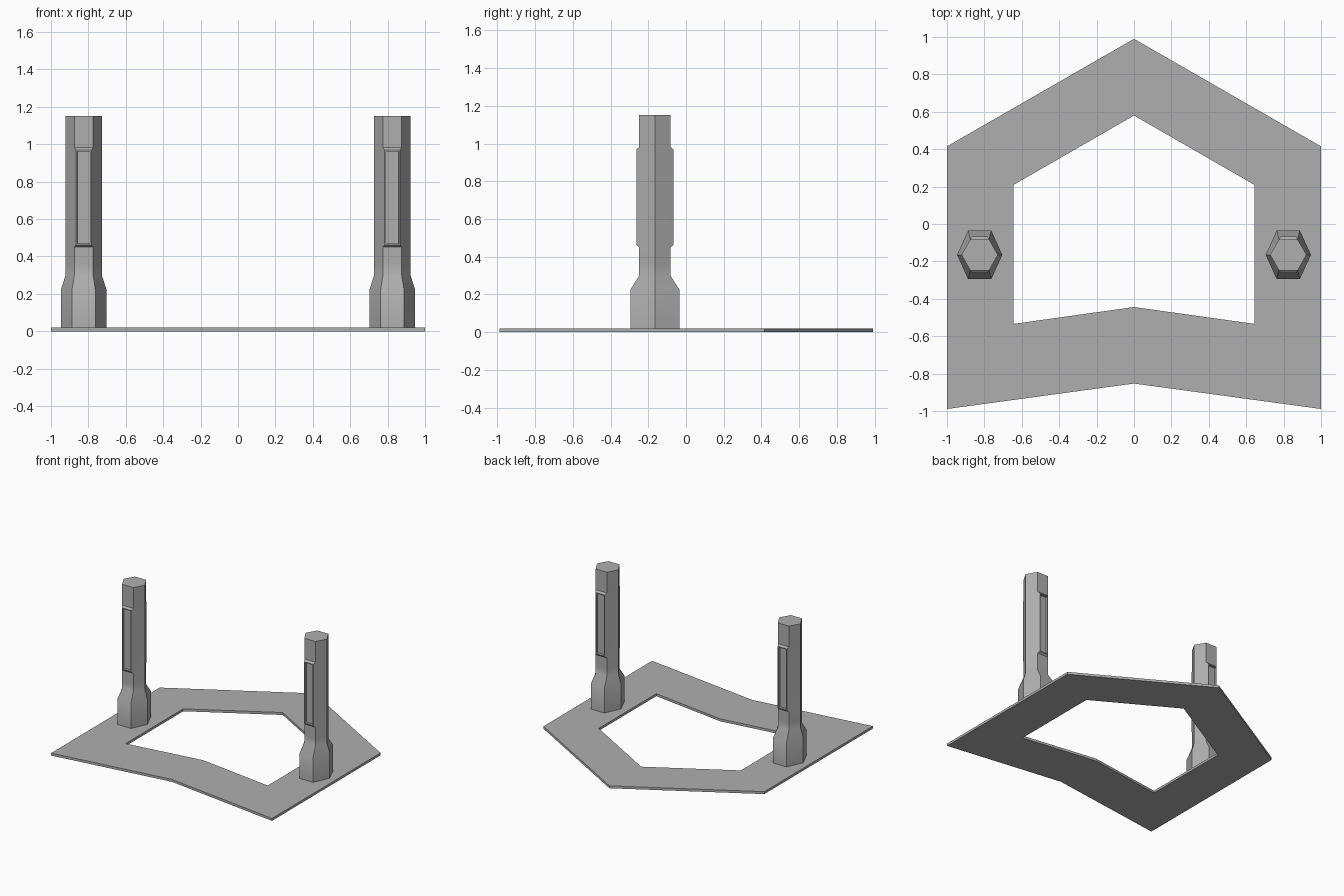
import bpy, bmesh, math

cube = bpy.data.objects.get("Cube")
if cube:
    bpy.data.objects.remove(cube, do_unlink=True)

GREY = (0.43, 0.43, 0.43, 1)
grey = bpy.data.materials.new("mid_grey")
grey.use_nodes = True
grey.diffuse_color = GREY
grey.node_tree.nodes["Principled BSDF"].inputs["Base Color"].default_value = GREY


def finish(bm, name):
    mesh = bpy.data.meshes.new(name)
    bm.to_mesh(mesh)
    bm.free()
    mesh.materials.append(grey)
    obj = bpy.data.objects.new(name, mesh)
    bpy.context.collection.objects.link(obj)
    return obj


def ring(bm, points, z):
    return [bm.verts.new((x, y, z)) for x, y in points]


def bridge(bm, a, b):
    n = len(a)
    return [bm.faces.new((a[i], a[(i + 1) % n], b[(i + 1) % n], b[i])) for i in range(n)]


# Flat frame: pointed back, notched front, open centre
THICK = 0.02
outer = [(-1, -0.989), (0, -0.853), (1, -0.989), (1, 0.415), (0, 0.99), (-1, 0.415)]
inner = [(-0.643, -0.534), (0, -0.444), (0.643, -0.534),
         (0.643, 0.21), (0, 0.58), (-0.643, 0.21)]
bm = bmesh.new()
loops = [ring(bm, outer, 0), ring(bm, outer, THICK), ring(bm, inner, THICK), ring(bm, inner, 0)]
for i in range(4):
    bridge(bm, loops[i], loops[(i + 1) % 4])
bmesh.ops.recalc_face_normals(bm, faces=bm.faces)
finish(bm, "base_frame")

# Post sections: height, half width, half width of front flat, half depth
sections = [
    (0.015, 0.121, 0.062, 0.13),
    (0.225, 0.121, 0.062, 0.13),
    (0.30, 0.097, 0.05, 0.083),
    (0.36, 0.097, 0.05, 0.083),
    (0.45, 0.097, 0.05, 0.083),
    (0.462, 0.097, 0.041, 0.098),
    (0.968, 0.097, 0.041, 0.098),
    (0.982, 0.097, 0.05, 0.083),
    (1.152, 0.097, 0.05, 0.083),
]


def post(name, cx, cy):
    bm = bmesh.new()
    rings = []
    for z, w, f, d in sections:
        hexagon = [(-f, -d), (f, -d), (w, 0), (f, d), (-f, d), (-w, 0)]
        rings.append(ring(bm, hexagon, z))
    panels = []
    for k in range(len(rings) - 1):
        sides = bridge(bm, rings[k], rings[k + 1])
        if k == 5:
            panels = [sides[0], sides[3]]
    bm.faces.new(rings[0])
    bm.faces.new(rings[-1])
    bmesh.ops.recalc_face_normals(bm, faces=bm.faces)
    # Recessed slots in the front and back flats
    bmesh.ops.inset_individual(bm, faces=panels, thickness=0.009, depth=0)
    bmesh.ops.inset_individual(bm, faces=panels, thickness=0.001, depth=-0.018)
    obj = finish(bm, name)
    obj.location = (cx, cy, 0)
    # Soft shading over the flared foot, crisp corners elsewhere
    bpy.ops.object.select_all(action="DESELECT")
    obj.select_set(True)
    bpy.context.view_layer.objects.active = obj
    bpy.ops.object.shade_smooth_by_angle(angle=math.radians(40))


for side, sx in (("left", 1), ("right", -1)):
    post(side + "_post", sx * 0.825, -0.165)
